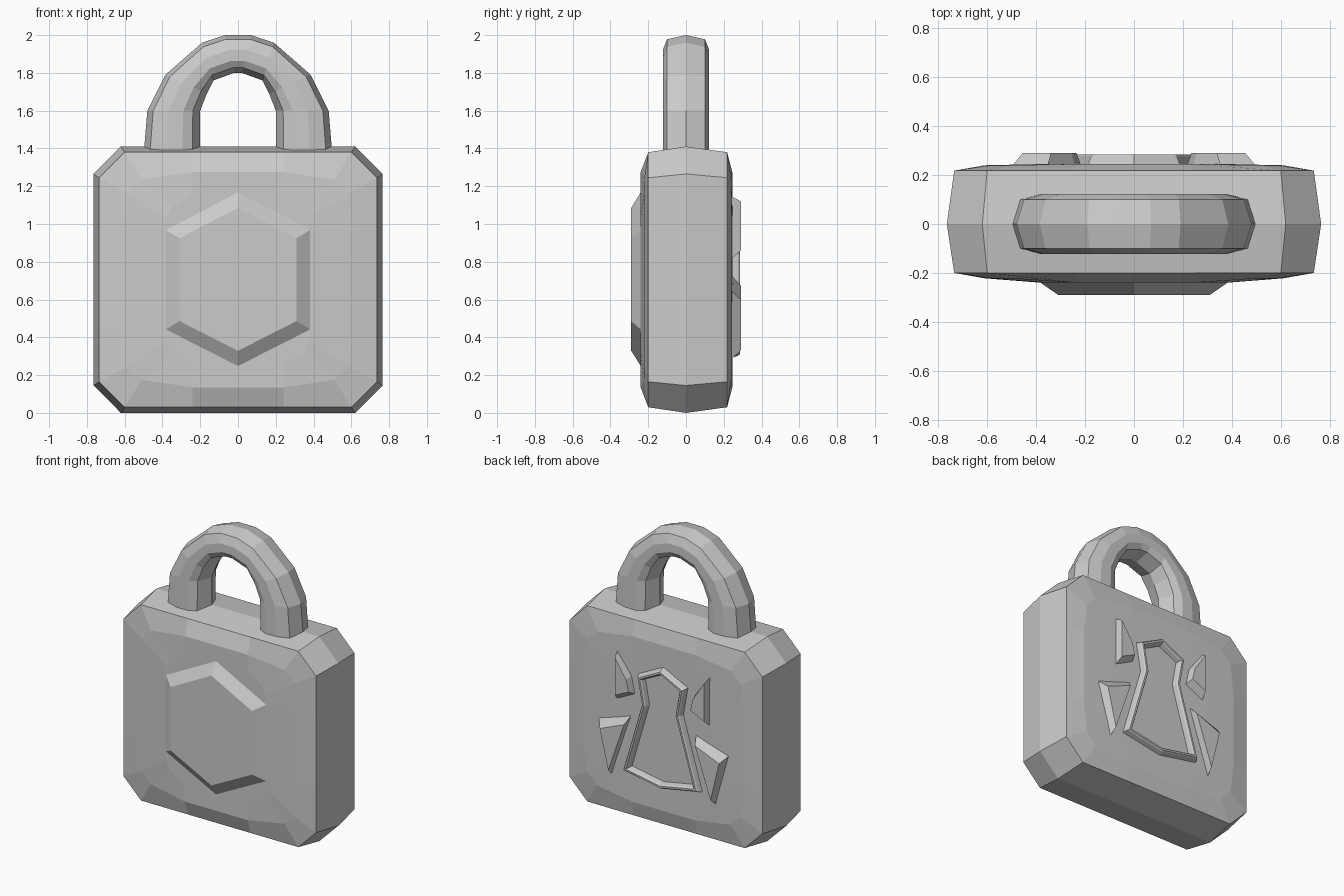
import bpy
import bmesh

cube = bpy.data.objects.get("Cube")
if cube:
    bpy.data.objects.remove(cube, do_unlink=True)

metal = bpy.data.materials.new("grey_metal")
metal.use_nodes = True
GREY = (0.6, 0.6, 0.6, 1)
metal.diffuse_color = GREY
metal.node_tree.nodes["Principled BSDF"].inputs["Base Color"].default_value = GREY


def loft(name, rings, cap=True, close=False):
    """Skin equal-length closed rings of points, flat shaded."""
    bm = bmesh.new()
    loops = [[bm.verts.new(p) for p in ring] for ring in rings]
    pairs = list(zip(loops, loops[1:]))
    if close:
        pairs.append((loops[-1], loops[0]))
    for a, b in pairs:
        n = len(a)
        for i in range(n):
            j = (i + 1) % n
            bm.faces.new((a[i], a[j], b[j], b[i]))
    if cap:
        bm.faces.new(loops[0])
        bm.faces.new(loops[-1])
    bmesh.ops.recalc_face_normals(bm, faces=bm.faces[:])
    mesh = bpy.data.meshes.new(name)
    bm.to_mesh(mesh)
    bm.free()
    mesh.materials.append(metal)
    obj = bpy.data.objects.new(name, mesh)
    bpy.context.collection.objects.link(obj)
    return obj


def at_depth(points, y):
    return [(x, y, z) for x, z in points]


def mirrored(half):
    """Complete a half outline running from x = 0 to x = 0."""
    return half + [(-x, z) for x, z in reversed(half) if x]


def inset(points, d):
    """Mitred inset of an anticlockwise outline."""
    out = []
    n = len(points)
    for i in range(n):
        (ax, az), (bx, bz), (cx, cz) = points[i - 1], points[i], points[(i + 1) % n]
        l1 = ((bx - ax) ** 2 + (bz - az) ** 2) ** 0.5
        l2 = ((cx - bx) ** 2 + (cz - bz) ** 2) ** 0.5
        n1 = (-(bz - az) / l1, (bx - ax) / l1)
        n2 = (-(cz - bz) / l2, (cx - bx) / l2)
        k = d / (1 + n1[0] * n2[0] + n1[1] * n2[1])
        out.append((bx + k * (n1[0] + n2[0]), bz + k * (n1[1] + n2[1])))
    return out


# Body: four-way mirrored rings, from the front panel to the back panel
MID = 0.705


def body_ring(quarter):
    right = quarter + [(x, y, 2 * MID - z) for x, y, z in reversed(quarter)]
    return right + [(-x, y, z) for x, y, z in reversed(right)]


def rim(y):
    return [(0.24, y, 0.03), (0.6, y, 0.03), (0.735, y, 0.165), (0.735, y, 0.45)]


def panel(y, corner_y):
    return [(0.24, y, 0.135), (0.51, corner_y, 0.175),
            (0.585, corner_y, 0.245), (0.61, corner_y, 0.45)]


def panel_core(y):
    return [(0.24, y, 0.25), (0.35, y, 0.32), (0.38, y, 0.38), (0.38, y, 0.45)]


girth = [(0.24, 0, 0), (0.62, 0, 0), (0.765, 0, 0.145), (0.765, 0, 0.45)]
quarters = [panel_core(-0.24), panel(-0.24, -0.222), rim(-0.2), girth,
            rim(0.218), panel(0.245, 0.24), panel_core(0.245)]
loft("body", [body_ring(q) for q in quarters])

# Shackle: outer and inner arch points, joined by a faceted cross-section
outer = [(0.5, 1.36), (0.48, 1.6), (0.385, 1.79), (0.19, 1.96), (0.07, 2.0)]
inner = [(0.2, 1.36), (0.2, 1.6), (0.165, 1.69), (0.13, 1.76), (0.02, 1.8)]
outer += [(-x, z) for x, z in reversed(outer)]
inner += [(-x, z) for x, z in reversed(inner)]
section = [(0, 0), (0.11, 0.1), (0.4, 0.123), (0.68, 0.123), (0.86, 0.1), (1, 0)]
section += [(t, -y) for t, y in reversed(section[1:-1])]
loft("shackle", [[(ox + (ix - ox) * t, y, oz + (iz - oz) * t) for t, y in section]
                 for (ox, oz), (ix, iz) in zip(outer, inner)])

# Raised hexagon on the front
hexagon = mirrored([(0, 0.245), (0.385, 0.44), (0.385, 0.97), (0, 1.17)])
loft("front_hexagon", [at_depth(hexagon, -0.225), at_depth(hexagon, -0.238),
                       at_depth(inset(hexagon, 0.075), -0.29)])

# Raised keyhole rim on the back
keyhole = mirrored([(0, 0.29), (0.3, 0.345), (0.155, 0.84), (0.19, 1.035), (0, 1.13)])
steps = [(0, 0.235), (0.012, 0.275), (0.02, 0.285), (0.032, 0.285), (0.04, 0.275), (0.05, 0.235)]
loft("keyhole_rim", [at_depth(inset(keyhole, d), y) for d, y in steps], cap=False, close=True)

# Raised shards either side of the keyhole
shards = {
    "upper_shard": ([(0.355, 1.15), (0.355, 0.81), (0.215, 0.88), (0.24, 1.0)],
                    [(0.34, 1.12), (0.34, 0.86), (0.235, 0.91), (0.255, 0.99)]),
    "lower_shard": ([(0.5, 0.65), (0.245, 0.735), (0.398, 0.28)],
                    [(0.455, 0.6), (0.27, 0.675), (0.39, 0.33)]),
}
for name, (base, top) in shards.items():
    for side, s in (("left", 1), ("right", -1)):
        loft(f"{side}_{name}", [[(s * x, y, z) for x, z in pts]
                                for pts, y in ((base, 0.235), (top, 0.29))])
